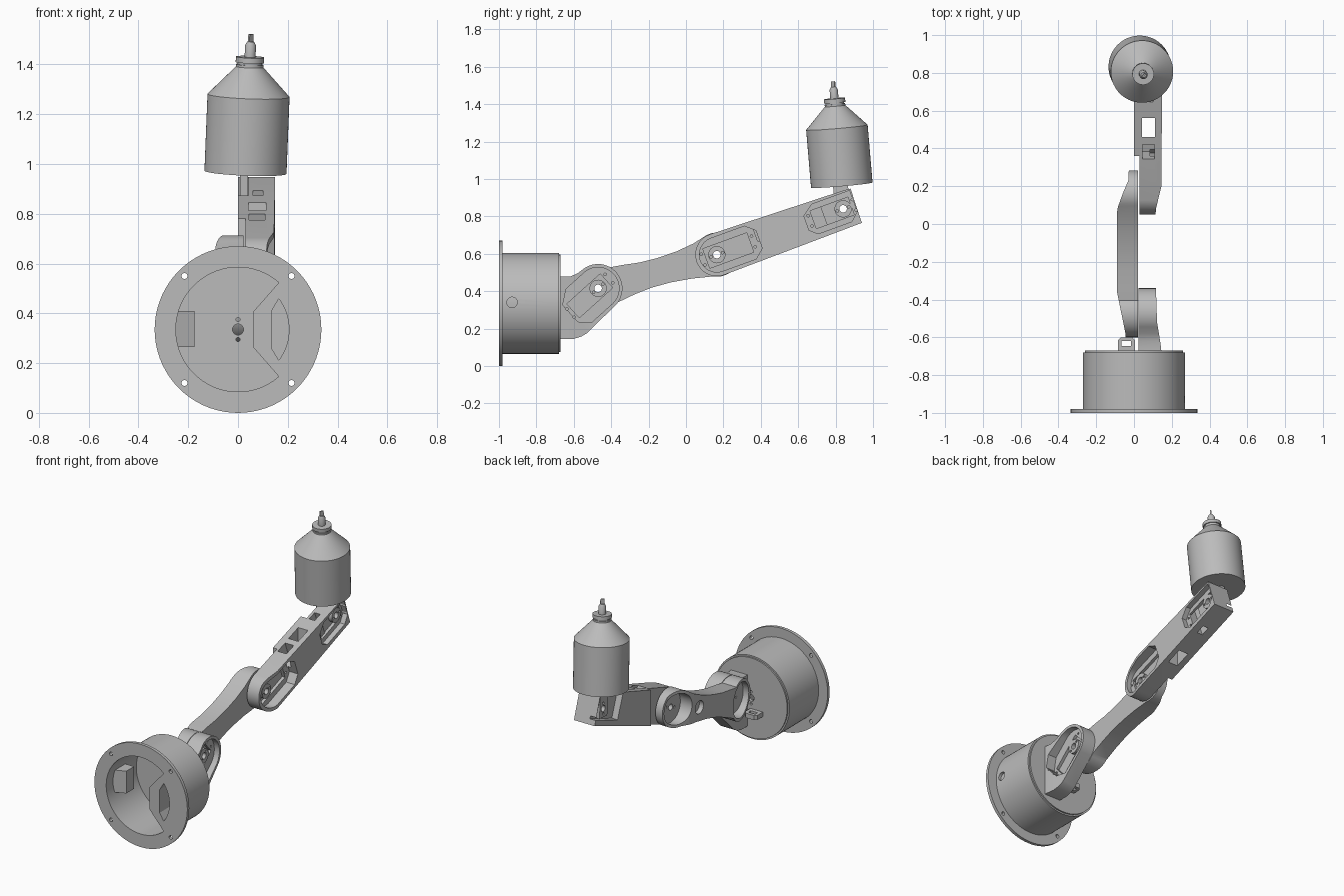
import bpy, bmesh, math
from mathutils import Vector, Matrix

cube = bpy.data.objects.get("Cube")
if cube:
    bpy.data.objects.remove(cube)

grey = bpy.data.materials.new("light_grey")
grey.use_nodes = True
grey.diffuse_color = (0.5, 0.5, 0.5, 1)
grey.node_tree.nodes["Principled BSDF"].inputs["Base Color"].default_value = (0.5, 0.5, 0.5, 1)


def finish(name, bm):
    bmesh.ops.recalc_face_normals(bm, faces=bm.faces)
    mesh = bpy.data.meshes.new(name)
    bm.to_mesh(mesh)
    bm.free()
    mesh.materials.append(grey)
    obj = bpy.data.objects.new(name, mesh)
    bpy.context.collection.objects.link(obj)
    return obj


def prism(name, pts, axis, a, b):
    """Extrude a 2D outline along one axis from a to b."""
    place = {"x": lambda p, t: (t, p[0], p[1]),
             "y": lambda p, t: (p[0], t, p[1]),
             "z": lambda p, t: (p[0], p[1], t)}[axis]
    bm = bmesh.new()
    face = bm.faces.new([bm.verts.new(place(p, a)) for p in pts])
    ext = bmesh.ops.extrude_face_region(bm, geom=[face])
    shift = Vector(place((0, 0), b - a))
    bmesh.ops.translate(bm, vec=shift, verts=[v for v in ext["geom"] if isinstance(v, bmesh.types.BMVert)])
    return finish(name, bm)


def arc(c, r, start, end, n=32):
    steps = [math.radians(start + (end - start) * i / n) for i in range(n + 1)]
    return [(c[0] + r * math.cos(t), c[1] + r * math.sin(t)) for t in steps]


def disc(c, r, axis, a, b, name="cutter", n=40):
    return prism(name, arc(c, r, 0, 360, n)[:-1], axis, a, b)


def turned(pts, c, angle):
    """Place local outline points at c, rotated by angle in degrees."""
    s, k = math.sin(math.radians(angle)), math.cos(math.radians(angle))
    return [(c[0] + u * k - v * s, c[1] + u * s + v * k) for u, v in pts]


def rect(u0, u1, v0, v1):
    return [(u0, v0), (u1, v0), (u1, v1), (u0, v1)]


def lathe(name, profile, matrix, closed=False):
    bm = bmesh.new()
    vs = [bm.verts.new((r, 0, h)) for r, h in profile]
    es = [bm.edges.new(p) for p in zip(vs, vs[1:])]
    if closed:
        es.append(bm.edges.new((vs[-1], vs[0])))
    bmesh.ops.spin(bm, geom=vs + es, cent=(0, 0, 0), axis=(0, 0, 1), angle=math.tau, steps=72)
    bmesh.ops.remove_doubles(bm, verts=bm.verts, dist=1e-5)
    bmesh.ops.transform(bm, matrix=matrix, verts=bm.verts)
    return finish(name, bm)


def boolean(obj, tool, op="DIFFERENCE"):
    mod = obj.modifiers.new("cut", "BOOLEAN")
    mod.operation, mod.object, mod.solver = op, tool, "EXACT"
    bpy.context.view_layer.objects.active = obj
    bpy.ops.object.modifier_apply(modifier=mod.name)
    bpy.data.objects.remove(tool)


def servo_bay(obj, c, angle, outline, body, face, name):
    """Pocket on the +x side holding a sunken motor with a horn and screw holes."""
    boolean(obj, prism("cutter", turned(outline, c, angle), "x", face - 0.035, 0.3))
    boolean(obj, prism("cutter", turned(rect(*body), c, angle), "x", face - 0.055, 0.3))
    mid = (body[2] + body[3]) / 2
    screws = [(u, mid + v) for u in (body[0] - 0.018, body[1] + 0.018) for v in (-0.03, 0.03)]
    for p in turned(screws, c, angle):
        boolean(obj, disc(p, 0.007, "x", face - 0.05, 0.3, n=12))
    boolean(obj, disc(c, 0.02, "x", -0.3, 0.3))
    horn = disc(c, 0.046, "x", face - 0.06, face - 0.03, name)
    boolean(horn, disc(c, 0.02, "x", -0.3, 0.3))
    for p in turned([(-0.033, 0), (0.033, 0)], c, angle):
        boolean(horn, disc(p, 0.007, "x", -0.3, 0.3, n=12))


MID = (0, 0.335)
SHOULDER, ELBOW, WRIST = (-0.47, 0.415), (0.165, 0.595), (0.84, 0.84)

# Base: flanged cup lying along y, open to the front
to_y = Matrix.Translation((0, 0, MID[1])) @ Matrix.Rotation(math.radians(-90), 4, "X")
base = lathe("base_cup", [(0, -0.69), (0.25, -0.69), (0.25, -1), (0.335, -1), (0.335, -0.98), (0.27, -0.98),
                          (0.27, -0.68), (0.26, -0.68), (0.26, -0.67), (0, -0.67)], to_y)
for sx in (-1, 1):
    for sz in (-1, 1):
        boolean(base, disc((sx * 0.215, MID[1] + sz * 0.215), 0.012, "y", -1.1, -0.9, n=16))
for dz, r in ((0, 0.022), (0.04, 0.008), (-0.04, 0.008)):
    boolean(base, disc((0, MID[1] + dz), r, "y", -0.8, -0.6, n=20))
boolean(base, disc((-0.93, 0.34), 0.028, "x", 0.2, 0.4))

# Motor housing inside the cup, with its cavity
housing = prism("base_motor_housing", [(0.06, 0.405), (0.06, 0.265)] + arc(MID, 0.252, -49, 49),
                "y", -0.999, -0.685)
boolean(housing, prism("cutter", [(0.135, 0.41), (0.135, 0.26)] + arc(MID, 0.205, -37, 37), "y", -1.1, -0.75))
prism("inner_block", [(-0.25, -0.93), (-0.175, -0.9), (-0.175, -0.82), (-0.25, -0.82)], "z", 0.265, 0.41)

# Cable tab on the back of the base
tab = prism("cable_tab", [(-0.085, -0.68), (0.005, -0.68), (0.005, -0.615), (-0.01, -0.6),
                          (-0.07, -0.6), (-0.085, -0.615)], "z", 0.235, 0.265)
boolean(tab, prism("cutter", rect(-0.065, -0.015, -0.645, -0.62), "z", 0, 1))

# Shoulder bracket
side = [(-0.68, 0.145), (-0.6, 0.145), (-0.56, 0.157), (-0.53, 0.175)] + arc(SHOULDER, 0.13, -42, 125) + \
       [(-0.58, 0.495), (-0.62, 0.478), (-0.68, 0.478)]
shoulder = prism("shoulder_bracket", side, "x", -0.2, 0.3)
boolean(shoulder, prism("cutter", [(0.025, -0.7), (0.148, -0.7), (0.14, -0.63), (0.122, -0.52), (0.115, -0.3),
                                   (0.025, -0.3)], "z", 0, 1), "INTERSECT")
bay = arc((0, 0), 0.112, 90, -90) + [(0.0 - 0.15, -0.112), (-0.2, -0.06), (-0.2, 0.06), (-0.13, 0.112)]
servo_bay(shoulder, SHOULDER, 42, bay, (-0.18, 0.06, -0.05, 0.05), 0.115, "shoulder_horn")

# Upper arm: waisted link, bowls at both ends on the -x side
side = arc(SHOULDER, 0.13, 60, 325) + [(-0.27, 0.385), (-0.18, 0.42), (-0.08, 0.447), (0.03, 0.467)] + \
       arc(ELBOW, 0.118, -100, 125) + [(0.04, 0.655), (-0.05, 0.613), (-0.15, 0.578), (-0.25, 0.553), (-0.34, 0.54)]
upper = prism("upper_arm", side, "x", -0.3, 0.3)
boolean(upper, prism("cutter", [(0.022, -0.7), (0.022, 0.4), (-0.022, 0.4), (-0.03, 0.23), (-0.06, 0.16),
                                (-0.085, 0.09), (-0.09, 0.06), (-0.09, -0.36), (-0.045, -0.58), (-0.045, -0.7)],
                     "z", 0, 1), "INTERSECT")
for c, r in ((SHOULDER, 0.112), (ELBOW, 0.1)):
    boolean(upper, disc(c, r, "x", -0.3, -0.005))
    boolean(upper, disc(c, 0.02, "x", -0.3, 0.3))
    for p in turned([(-0.04, 0), (0.04, 0)], c, 20):
        boolean(upper, disc(p, 0.008, "x", -0.3, 0.3, n=12))
boolean(upper, disc((-0.01, 0.55), 0.042, "x", -0.3, -0.06))

# Forearm: tapered box with a stepped plan
side = arc(ELBOW, 0.115, 110, 290) + [(0.94, 0.765), (0.88, 0.948), (0.84, 0.938)]
forearm = prism("forearm", side, "x", -0.3, 0.3)
boolean(forearm, prism("cutter", [(0.03, 0), (0.112, 0), (0.116, 0.08), (0.145, 0.2), (0.148, 0.64), (0.15, 1),
                                  (0, 1), (0, 0.36), (0.03, 0.36)], "z", 0, 1.2), "INTERSECT")
boolean(forearm, prism("cutter", rect(0.042, 0.112, 0.46, 0.56), "z", 0, 1.2))
boolean(forearm, prism("cutter", turned(rect(0.23, 0.31, -0.01, 0.2), ELBOW, 20), "x", 0.045, 0.108))
boolean(forearm, prism("cutter", turned(rect(-0.17, 0.07, -0.07, 0.2), WRIST, 20), "x", -0.1, 0.042))
boolean(forearm, prism("cutter", turned(rect(-0.17, -0.11, -0.2, 0.2), WRIST, 20), "x", 0.06, 0.1))
bay = arc((0, 0), 0.093, 90, 270) + [(0.19, -0.093), (0.24, -0.05), (0.24, 0.05), (0.19, 0.093)]
servo_bay(forearm, ELBOW, 20, bay, (-0.06, 0.19, -0.055, 0.055), 0.12, "elbow_horn")
bay = [(0.065, 0.08), (-0.15, 0.08), (-0.21, 0.035), (-0.21, -0.045), (-0.17, -0.08), (0.02, -0.08), (0.065, -0.04)]
servo_bay(forearm, WRIST, 20, bay, (-0.17, 0.045, -0.05, 0.05), 0.15, "wrist_horn")

# Wrist plate that carries the bottle
plate = prism("wrist_plate", [(0.80, 0.78), (0.88, 0.787), (0.865, 0.985), (0.785, 0.978)], "x", 0.008, 0.04)
boolean(plate, disc(WRIST, 0.02, "x", -0.3, 0.3))
for dz in (-0.035, 0.035):
    boolean(plate, disc((WRIST[0], WRIST[1] + dz), 0.008, "x", -0.3, 0.3, n=12))

# Tilted bottle with cone, ribbed neck and nozzle
tilt = Vector((0.04, -0.085, 1)).to_track_quat("Z", "Y").to_matrix().to_4x4()
stand = Matrix.Translation((0.03, 0.833, 0.967)) @ tilt
lathe("bottle", [(0, 0), (0.165, 0), (0.165, 0.31), (0.055, 0.425), (0.055, 0.435), (0.05, 0.435), (0.05, 0.443),
                 (0.057, 0.443), (0.057, 0.465), (0.022, 0.465), (0.022, 0.512), (0.014, 0.527), (0, 0.527)], stand)
tip = prism("nozzle_tip", rect(-0.004, 0.004, -0.012, 0.012), "z", 0.52, 0.557)
tip.data.transform(stand @ Matrix.Rotation(math.radians(-65), 4, "Z"))

# Smooth round walls, keep edges crisp
bpy.ops.object.select_all(action="DESELECT")
for obj in bpy.context.collection.objects:
    if obj.type == "MESH" and grey.name in obj.data.materials:
        obj.select_set(True)
        bpy.context.view_layer.objects.active = obj
bpy.ops.object.shade_smooth_by_angle(angle=math.radians(30))
